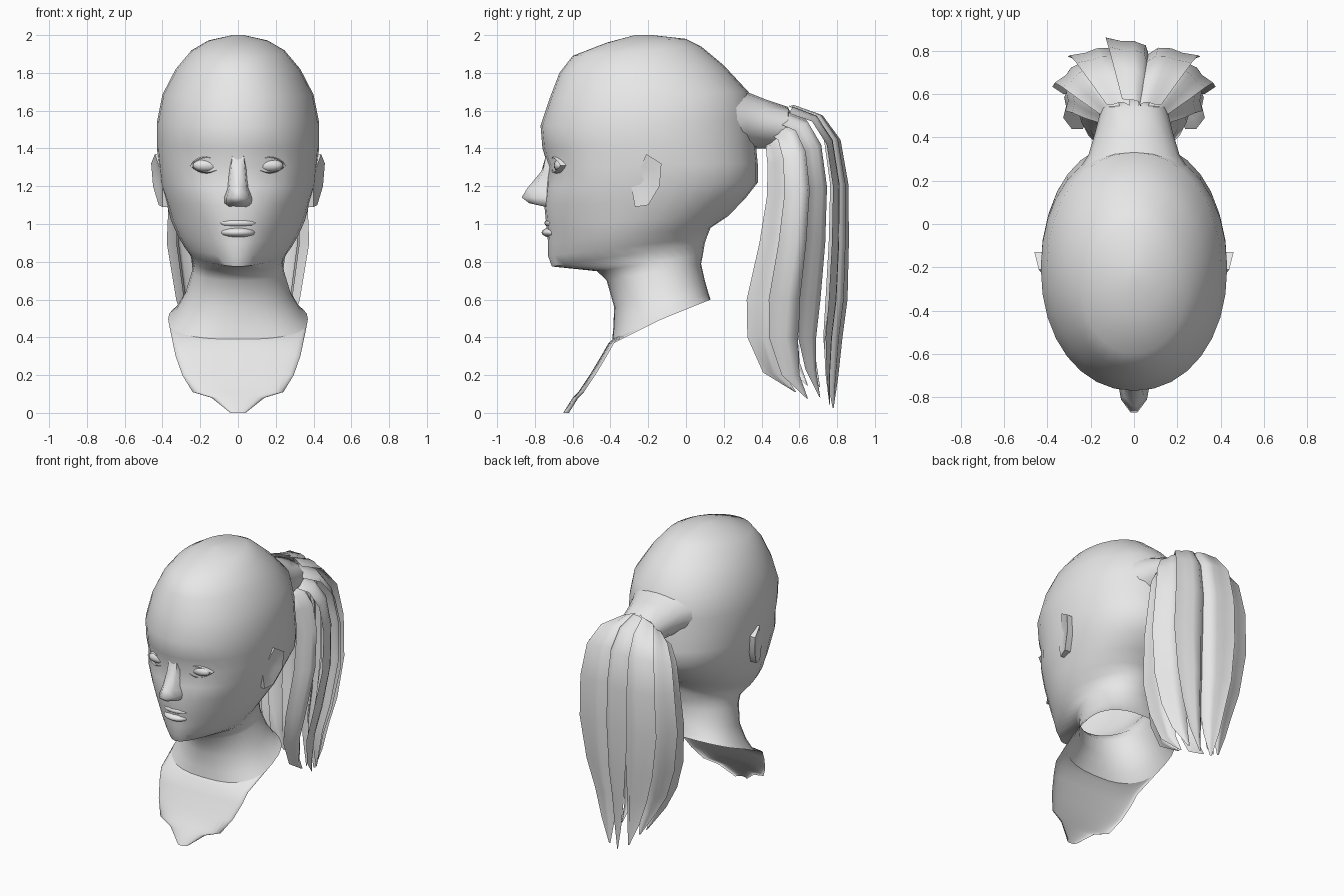
import bpy, bmesh, math, random
from mathutils import Matrix, Vector

random.seed(4)
if "Cube" in bpy.data.objects:
    bpy.data.objects.remove(bpy.data.objects["Cube"])

clay = bpy.data.materials.new("plain light grey")
clay.use_nodes = True
GREY = (0.8, 0.8, 0.8, 1)
clay.diffuse_color = GREY
shader = next(n for n in clay.node_tree.nodes if n.type == 'BSDF_PRINCIPLED')
shader.inputs["Base Color"].default_value = GREY


def finish(name, bm, angle=50, mirror=False):
    """Turn a bmesh into a smooth shaded object, mirrored across x if asked."""
    mesh = bpy.data.meshes.new(name)
    bm.to_mesh(mesh)
    bm.free()
    mesh.materials.append(clay)
    obj = bpy.data.objects.new(name, mesh)
    bpy.context.collection.objects.link(obj)
    bpy.ops.object.select_all(action='DESELECT')
    obj.select_set(True)
    bpy.context.view_layer.objects.active = obj
    bpy.ops.object.shade_smooth_by_angle(angle=math.radians(angle))
    if mirror:
        obj.modifiers.new("mirror", 'MIRROR').use_mirror_merge = False
    return obj


def loft(bm, rows, closed=False, cap_start=False):
    """Skin rows of points with quads."""
    grid = [[bm.verts.new(p) for p in row] for row in rows]
    count = len(rows[0])
    for upper, lower in zip(grid, grid[1:]):
        for c in range(count if closed else count - 1):
            d = (c + 1) % count
            bm.faces.new((upper[c], lower[c], lower[d], upper[d]))
    if cap_start:
        bm.faces.new(grid[0])


def power(v, n):
    return math.copysign(abs(v) ** (2 / n), v)


# Head and neck: tilted rings as front y, front z, back y, back z, half width, squareness
RINGS = [
    (-.27, 2, -.18, 2, .03, 2), (-.42, 1.96, 0, 1.98, .16, 2),
    (-.6, 1.89, .08, 1.94, .25, 2), (-.67, 1.8, .2, 1.84, .33, 2),
    (-.72, 1.67, .33, 1.7, .4, 2.1), (-.77, 1.52, .36, 1.55, .43, 2.1),
    (-.76, 1.4, .37, 1.42, .43, 2.1), (-.73, 1.3, .38, 1.32, .42, 2.2),
    (-.74, 1.2, .38, 1.22, .41, 2.2), (-.75, 1.1, .31, 1.13, .38, 2.2),
    (-.74, 1, .22, 1.04, .355, 2.2), (-.73, .9, .13, .98, .32, 2.2),
    (-.73, .83, .11, .93, .285, 2.1), (-.71, .775, .1, .9, .255, 2.1),
    (-.47, .75, .09, .84, .235, 2), (-.42, .7, .08, .79, .245, 2),
    (-.38, .56, .1, .7, .28, 2.1), (-.385, .45, .12, .63, .33, 2.3),
    (-.39, .39, .13, .6, .37, 2.6)]
SEGMENTS = 32
rows = []
for i, (fy, fz, by, bz, width, n) in enumerate(RINGS):
    row = []
    for k in range(SEGMENTS):
        a = math.tau * k / SEGMENTS
        side, depth = power(math.sin(a), n), -power(math.cos(a), n)
        t = (1 + depth) / 2
        z = fz + (bz - fz) * t
        # The jaw narrows towards the chin
        narrowing = .45 * min(1, max(0, (1.2 - z) / .4)) if i < 14 else 0
        x = side * width * (1 - narrowing * max(0, -depth) ** 1.5)
        y = fy + (by - fy) * t
        # Shallow eye sockets
        if y < -.4:
            y += .02 * math.exp(-((abs(x) - .17) / .09) ** 2 - ((z - 1.31) / .06) ** 2)
        row.append((x, y, z))
    rows.append(row)
bm = bmesh.new()
loft(bm, rows, closed=True, cap_start=True)
finish("head_and_neck", bm)

# Chest flap: a thin sheet that continues the front half of the neck's lower edge
HALF = SEGMENTS // 4
neck_edge = rows[-1][-HALF:] + rows[-1][:HALF + 1]
FLAP = [(-.41, .37, .345), (-.45, .3, .33), (-.51, .2, .295),
        (-.57, .11, .24), (-.6, .08, .14), (-.65, 0, .04)]
bm = bmesh.new()
loft(bm, [neck_edge] + [[(w * math.sin(math.pi / 2 * u / HALF), y + .03 * (u / HALF) ** 2, z)
                         for u in range(-HALF, HALF + 1)] for y, z, w in FLAP])
finish("chest_flap", bm, 60)

# Nose: rows of height, ridge depth and half width
bm = bmesh.new()
NOSE = [(1.36, -.735, .04), (1.28, -.765, .05), (1.19, -.84, .06),
        (1.14, -.87, .08), (1.11, -.83, .08), (1.09, -.73, .06)]
loft(bm, [[(-w, -.7, z), (-w * .75, (y - .75) / 2, z), (-w * .2, y, z),
           (w * .2, y, z), (w * .75, (y - .75) / 2, z), (w, -.7, z)]
          for z, y, w in NOSE])
finish("nose", bm, 60)


def ellipsoid(name, centre, radii, mirror=False):
    bm = bmesh.new()
    bmesh.ops.create_uvsphere(bm, u_segments=16, v_segments=8, radius=1)
    bm.transform(Matrix.Translation(centre) @ Matrix.Diagonal((*radii, 1)))
    return finish(name, bm, 60, mirror)


# Mouth and eyes
ellipsoid("upper_lip", (0, -.69, 1.005), (.11, .06, .028))
ellipsoid("lower_lip", (0, -.69, .955), (.095, .075, .03))
ellipsoid("eyes", (.165, -.665, 1.31), (.075, .035, .034), True)

# Eyelids: narrow strips arching over and under each eye
for name, rise, drop in (("upper_eyelids", .042, .015), ("lower_eyelids", -.036, -.008)):
    bm = bmesh.new()
    inner, outer = [], []
    for k in range(9):
        u = k / 4 - 1
        arch = 1 - u * u
        x = .165 + .09 * u
        y = -.705 + .04 * max(0, u) - .005 * arch
        inner.append((x, y + .03, 1.31 + (rise + drop) * arch))
        outer.append((x, y, 1.31 + rise * arch))
    strips = [inner, outer] if rise > 0 else [outer, inner]
    loft(bm, strips)
    finish(name, bm, 60, True)

# Ears: an outline pulled out of the head with a hollow middle
EAR = [(.44, -.21, 1.37), (.46, -.13, 1.32), (.45, -.14, 1.2), (.42, -.2, 1.1),
       (.4, -.27, 1.09), (.4, -.29, 1.2), (.41, -.25, 1.28)]
middle = Vector((.41, -.22, 1.23))
bm = bmesh.new()
loft(bm, [[(.35, y, z) for x, y, z in EAR], EAR,
          [Vector(p).lerp(middle, .5) for p in EAR], [middle] * len(EAR)], closed=True)
bmesh.ops.remove_doubles(bm, verts=bm.verts, dist=.001)
finish("ears", bm, 35, True)

# Gathered hair: a short cone reaching back from the skull
bm = bmesh.new()
GATHER = [(.12, 1.55, .34, .24), (.32, 1.55, .21, .15), (.42, 1.53, .18, .13),
          (.54, 1.51, .15, .11), (.58, 1.5, .02, .02)]
loft(bm, [[(-rx * math.sin(math.tau * k / 16), y, z + rz * math.cos(math.tau * k / 16))
           for k in range(16)] for y, z, rx, rz in GATHER], closed=True)
finish("gathered_hair", bm)

# Ponytail: pointed locks around a centre line, each folded in on one edge and flared on the other
# Stations: centre y, depth radius, half width, height, back-to-front tilt, lock half angle
TAIL = [(.5, .07, .13, 1.52, .11, 21), (.57, .14, .22, 1.49, .09, 21),
        (.62, .18, .28, 1.38, .07, 21), (.64, .2, .31, 1.18, .03, 21),
        (.62, .22, .32, .9, 0, 21), (.58, .25, .28, .6, 0, 20),
        (.565, .24, .23, .4, 0, 18), (.59, .2, .19, .24, 0, 13),
        (.66, .12, .14, .11, -.04, 2)]
FOLD = [.66, .94, 1.02, 1.04, 1.18]
LOCKS = 9
for i in range(LOCKS):
    place = i - LOCKS // 2
    flare = 1 if place >= 0 else -1
    tip = random.uniform(-.05, .05)
    bm = bmesh.new()
    locks = []
    for s, (cy, ry, rx, z, tilt, spread) in enumerate(TAIL):
        row = []
        for j, fold in enumerate(FOLD):
            u = (j / 2 - 1) * flare
            a = math.radians(place * 33 + u * spread)
            r = 1 + (fold - 1) * spread / 21
            height = z + tilt * math.cos(a) + (tip if s > 6 else 0)
            row.append((-rx * r * math.sin(a), cy + ry * r * math.cos(a), height))
        locks.append(row if flare > 0 else row[::-1])
    loft(bm, locks)
    finish(f"ponytail_lock_{i + 1}", bm, 60)
